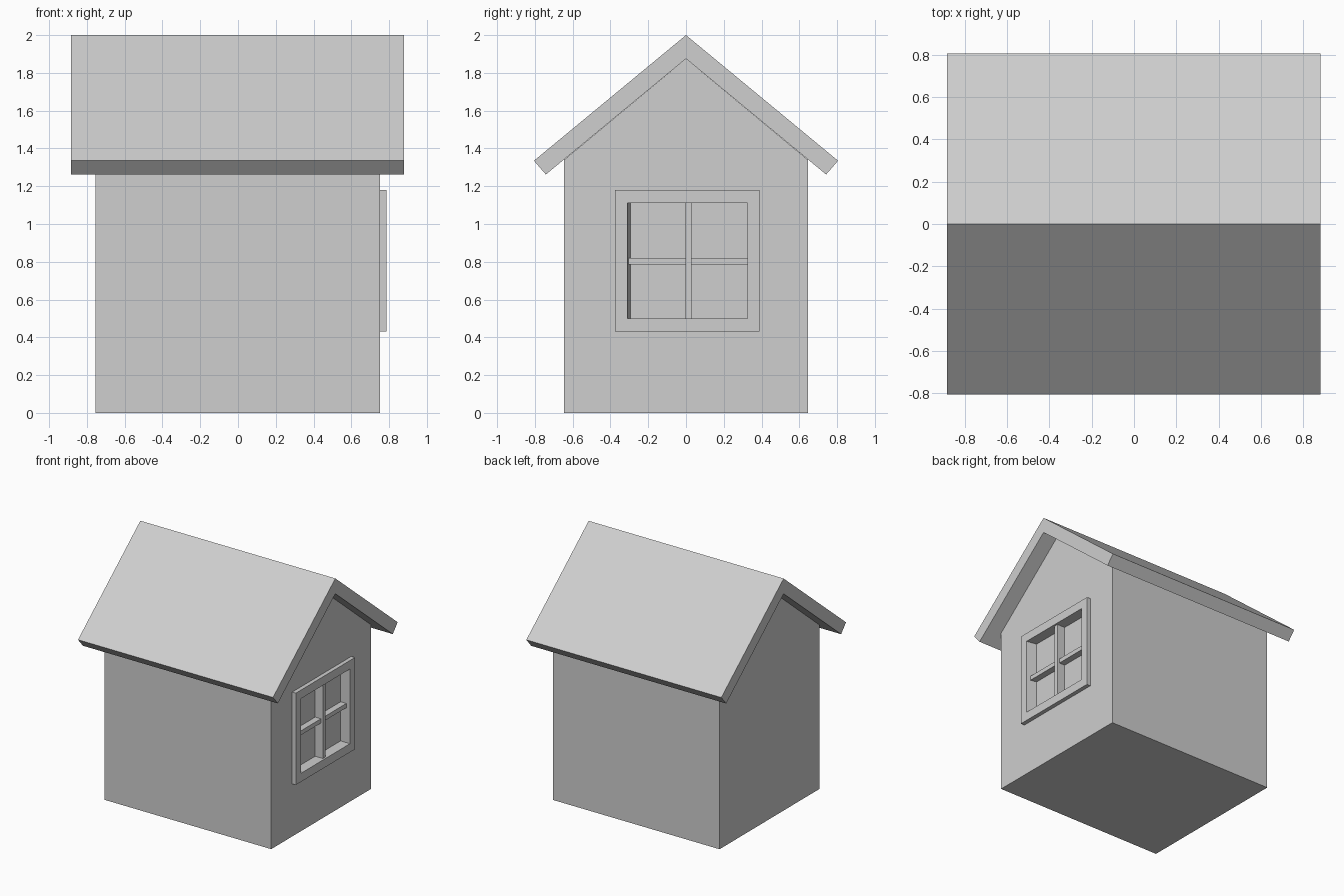
import bpy
import bmesh
from mathutils import Vector

cube = bpy.data.objects.get("Cube")
if cube:
    bpy.data.objects.remove(cube, do_unlink=True)

grey = bpy.data.materials.new("plain light grey")
grey.use_nodes = True
grey.diffuse_color = (0.62, 0.62, 0.62, 1)
grey.node_tree.nodes["Principled BSDF"].inputs["Base Color"].default_value = grey.diffuse_color


def prism(name, points, offset):
    """Extrude a flat outline along an offset into a closed solid."""
    bm = bmesh.new()
    face = bm.faces.new([bm.verts.new(p) for p in points])
    grown = bmesh.ops.extrude_face_region(bm, geom=[face], use_keep_orig=True)
    moved = [v for v in grown["geom"] if isinstance(v, bmesh.types.BMVert)]
    bmesh.ops.translate(bm, verts=moved, vec=Vector(offset))
    bmesh.ops.recalc_face_normals(bm, faces=bm.faces)
    mesh = bpy.data.meshes.new(name)
    bm.to_mesh(mesh)
    bm.free()
    mesh.materials.append(grey)
    obj = bpy.data.objects.new(name, mesh)
    bpy.context.collection.objects.link(obj)
    return obj


def side_profile(name, outline, x0, x1):
    """Extrude a (y, z) outline between two x positions."""
    return prism(name, [(x0, y, z) for y, z in outline], (x1 - x0, 0, 0))


def box(name, x0, x1, y0, y1, z0, z1):
    return side_profile(name, [(y0, z0), (y1, z0), (y1, z1), (y0, z1)], x0, x1)


# Gabled walls, up to the underside of the roof
walls = side_profile("walls", [(-0.645, 0), (0.645, 0), (0.645, 1.34),
                               (0, 1.875), (-0.645, 1.34)], -0.755, 0.752)

# Roof: two thick slopes joined at the ridge
side_profile("roof", [(-0.805, 1.335), (-0.742, 1.262), (0, 1.875),
                      (0.742, 1.262), (0.805, 1.335), (0, 2)], -0.883, 0.88)

# Window surround on the gable wall
frame = box("window_frame", 0.752, 0.785, -0.375, 0.39, 0.43, 1.18)

# Recess cutter, with one slightly splayed jamb
cutter = prism("window_recess_cutter",
               [(0.70, -0.295, 0.5), (0.785, -0.31, 0.5), (0.85, -0.31, 0.5),
                (0.85, 0.325, 0.5), (0.70, 0.325, 0.5)], (0, 0, 0.61))
cutter.hide_render = True
cutter.hide_viewport = True
for target in (walls, frame):
    cut = target.modifiers.new("window recess", 'BOOLEAN')
    cut.operation = 'DIFFERENCE'
    cut.solver = 'EXACT'
    cut.object = cutter

# Glazing bars
box("upright_glazing_bar", 0.70, 0.77, -0.003, 0.03, 0.5, 1.11)
box("cross_glazing_bar", 0.70, 0.752, -0.31, 0.325, 0.785, 0.82)
